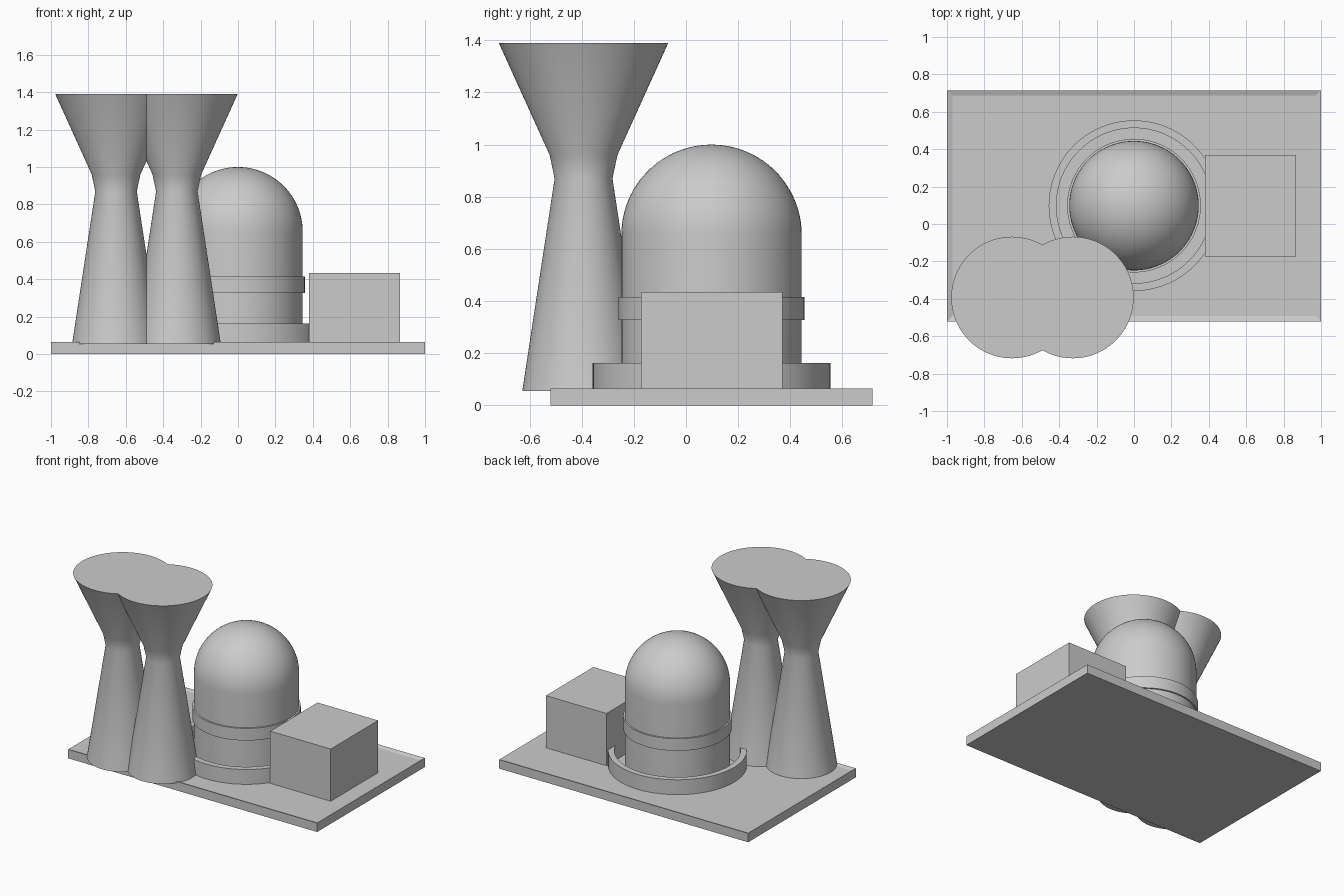
import bpy, bmesh, math
from mathutils import Matrix, Vector

cube = bpy.data.objects.get("Cube")
if cube:
    bpy.data.objects.remove(cube, do_unlink=True)

GREY = (0.6, 0.6, 0.6, 1.0)
grey = bpy.data.materials.new("plain grey")
grey.use_nodes = True
grey.diffuse_color = GREY
grey.node_tree.nodes["Principled BSDF"].inputs["Base Color"].default_value = GREY


def finish(name, bm, smooth=False):
    bmesh.ops.recalc_face_normals(bm, faces=bm.faces)
    mesh = bpy.data.meshes.new(name)
    bm.to_mesh(mesh)
    bm.free()
    mesh.materials.append(grey)
    obj = bpy.data.objects.new(name, mesh)
    bpy.context.collection.objects.link(obj)
    if smooth:
        bpy.ops.object.select_all(action='DESELECT')
        obj.select_set(True)
        bpy.context.view_layer.objects.active = obj
        bpy.ops.object.shade_smooth_by_angle(angle=math.radians(30))
    return obj


def block(x0, x1, y0, y1, z0, z1):
    bm = bmesh.new()
    size = Vector((x1 - x0, y1 - y0, z1 - z0))
    mid = Vector((x0 + x1, y0 + y1, z0 + z1)) / 2
    bmesh.ops.create_cube(bm, size=1, matrix=Matrix.Translation(mid) @ Matrix.Diagonal(size.to_4d()))
    return bm


def lathe(name, profile, x, y, closed=False, steps=96):
    """Revolve (radius, height) points around a vertical axis."""
    bm = bmesh.new()
    verts = [bm.verts.new((x + r, y, z)) for r, z in profile]
    edges = [bm.edges.new(pair) for pair in zip(verts, verts[1:])]
    if closed:
        edges.append(bm.edges.new((verts[-1], verts[0])))
    bmesh.ops.spin(bm, geom=verts + edges, cent=(x, y, 0), axis=(0, 0, 1),
                   angle=math.tau, steps=steps)
    bmesh.ops.remove_doubles(bm, verts=bm.verts, dist=0.0001)
    return finish(name, bm, smooth=True)


FLOOR = 0.055

# Base plate with a shallow recessed floor
bm = block(-1, 1, -0.52, 0.715, 0, 0.065)
top = max(bm.faces, key=lambda f: f.calc_center_median().z)
bmesh.ops.inset_region(bm, faces=[top], thickness=0.04)
bmesh.ops.translate(bm, verts=top.verts, vec=(0, 0, FLOOR - 0.065))
finish("base_plate", bm)

# Two flared cooling towers, merged side by side
tower = [(0, FLOOR), (0.235, FLOOR), (0.111, 0.87), (0.13, 0.96), (0.325, 1.39), (0, 1.39)]
for side, x in (("right", -0.652), ("left", -0.327)):
    lathe(f"{side}_cooling_tower", tower, x, -0.393)

# Domed containment building
R, SPRING = 0.346, 0.654
dome = [(0, FLOOR), (R, FLOOR)]
for i in range(25):
    a = math.pi / 2 * i / 24
    dome.append((R * math.cos(a), SPRING + R * math.sin(a)))
lathe("domed_building", dome, 0, 0.098)


def ring(name, inner, outer, z0, z1):
    lathe(name, [(inner, z0), (outer, z0), (outer, z1), (inner, z1)], 0, 0.098, closed=True)


# Band round the building and low wall round its foot
ring("building_band", 0.33, 0.357, 0.327, 0.415)
ring("foot_wall", 0.415, 0.456, FLOOR, 0.163)

# Plain side building
finish("side_building", block(0.38, 0.866, -0.173, 0.37, FLOOR, 0.434))
